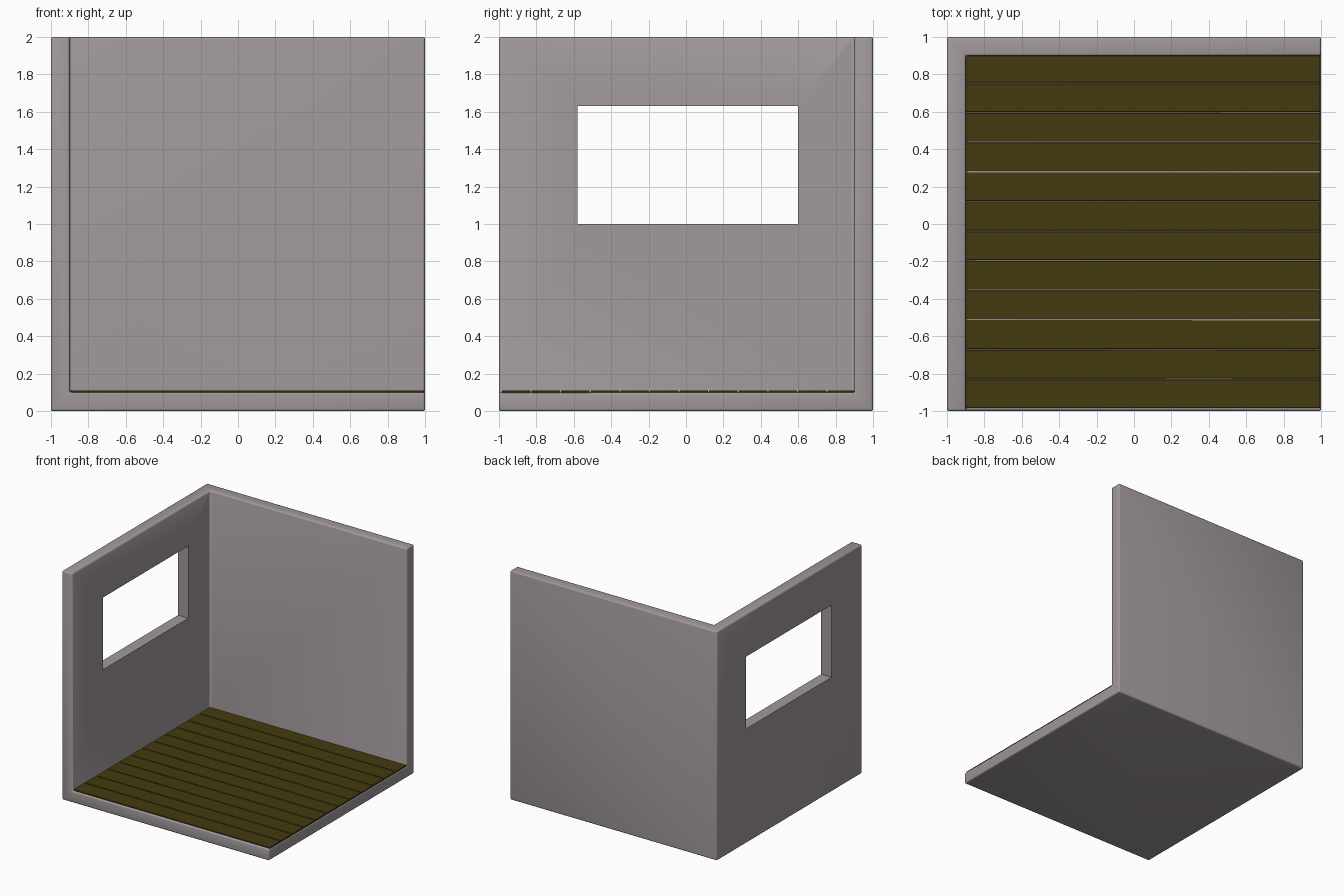
import bpy, bmesh

if "Cube" in bpy.data.objects:
    bpy.data.objects.remove(bpy.data.objects["Cube"])


def material(name, color):
    mat = bpy.data.materials.new(name)
    mat.diffuse_color = (*color, 1)
    mat.use_nodes = True
    mat.node_tree.nodes["Principled BSDF"].inputs["Base Color"].default_value = mat.diffuse_color
    return mat


def add_mesh(name, verts, faces, mat=None):
    mesh = bpy.data.meshes.new(name)
    mesh.from_pydata(verts, [], faces)
    obj = bpy.data.objects.new(name, mesh)
    bpy.context.collection.objects.link(obj)
    if mat:
        mesh.materials.append(mat)
    return obj


def add_box(name, lo, hi, mat=None):
    obj = add_mesh(name, [], [], mat)
    bm = bmesh.new()
    bmesh.ops.create_cube(bm, size=1)
    for v in bm.verts:
        for i in range(3):
            v.co[i] = lo[i] if v.co[i] < 0 else hi[i]
    bm.to_mesh(obj.data)
    bm.free()
    return obj


def bevel(obj, width, segments):
    mod = obj.modifiers.new("Bevel", 'BEVEL')
    mod.width = width
    mod.segments = segments
    mod.limit_method = 'ANGLE'


def smooth(obj):
    bpy.ops.object.select_all(action='DESELECT')
    obj.select_set(True)
    bpy.context.view_layer.objects.active = obj
    bpy.ops.object.shade_smooth_by_angle()


plaster = material("plaster", (0.36, 0.32, 0.33))
wood = material("wood", (0.058, 0.043, 0.005))

# Room shell: floor, left wall and back wall thickened inwards
room = add_mesh(
    "room_shell",
    [(-1, -1, 0), (-1, 1, 0), (1, 1, 0), (1, -1, 0),
     (-1, -1, 2), (-1, 1, 2), (1, 1, 2)],
    [(0, 1, 2, 3), (0, 4, 5, 1), (1, 5, 6, 2)], plaster)
solid = room.modifiers.new("Thickness", 'SOLIDIFY')
solid.thickness = 0.1
solid.offset = -1
solid.use_even_offset = True
bevel(room, 0.012, 3)

# Window opening in the left wall
cutter = add_box("window_cutter", (-1.2, -0.58, 1.0), (-0.7, 0.6, 1.63))
cutter.hide_render = True
cutter.hide_set(True)
cut = room.modifiers.new("Window", 'BOOLEAN')
cut.operation = 'DIFFERENCE'
cut.solver = 'EXACT'
cut.object = cutter
smooth(room)

# Floor planks, running left to right with narrow gaps
count, front, pitch, gap = 12, -0.987, 0.1583, 0.006
for i in range(count):
    y = front + i * pitch
    plank = add_box(f"floor_plank_{i + 1}", (-0.905, y + gap / 2, 0.09),
                    (0.995, y + pitch - gap / 2, 0.109), wood)
    bevel(plank, 0.003, 2)
    smooth(plank)
